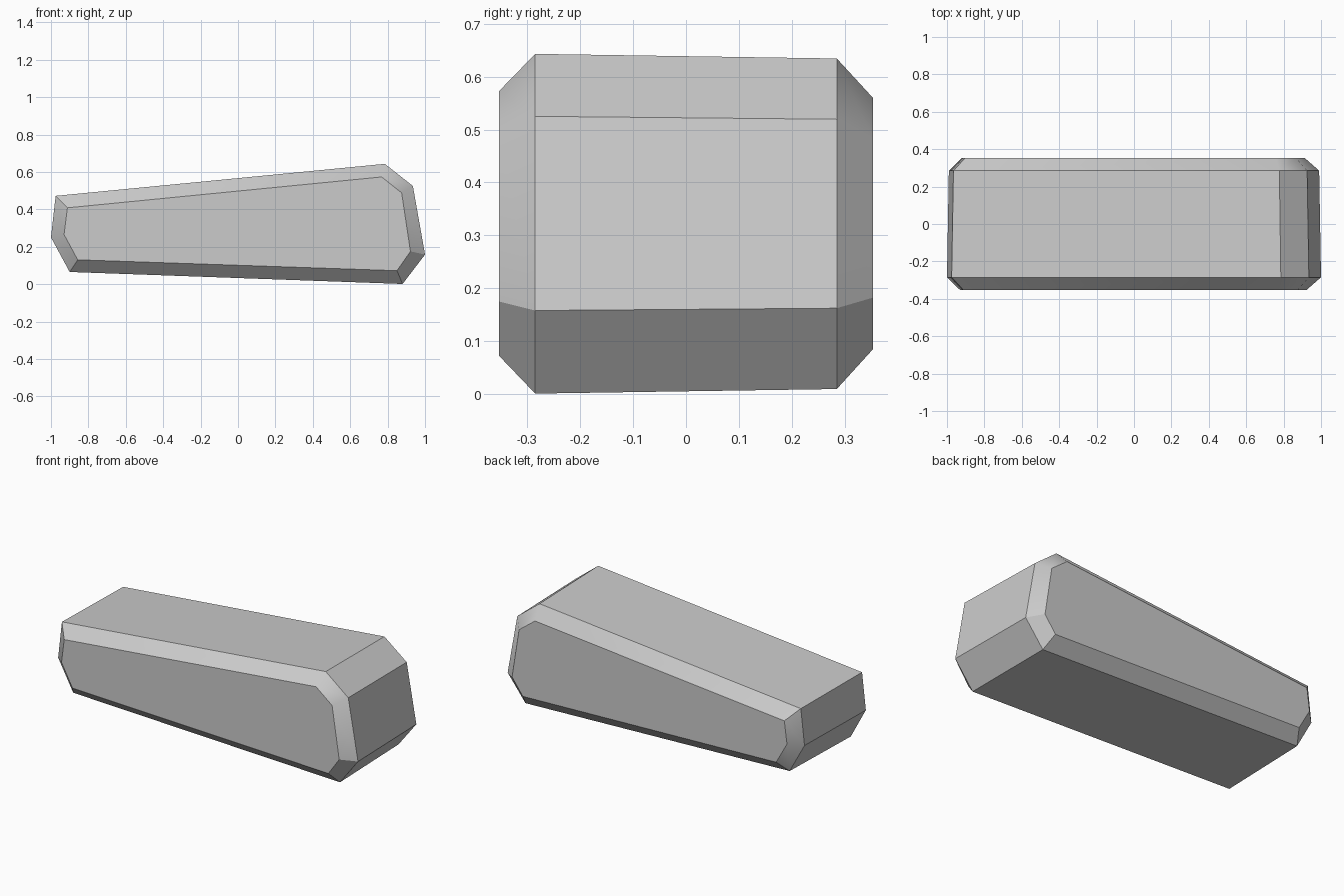
import bpy, bmesh

cube = bpy.data.objects.get("Cube")
if cube:
    bpy.data.objects.remove(cube, do_unlink=True)

# One plain grey
grey = bpy.data.materials.new("light_grey")
grey.use_nodes = True
colour = (0.6, 0.6, 0.6, 1)
grey.diffuse_color = colour
grey.node_tree.nodes["Principled BSDF"].inputs["Base Color"].default_value = colour

# Wedge profile (x, z): rim of the body and the smaller side panel
RIM = [(-0.975, 0.472), (0.785, 0.643), (0.935, 0.525), (1, 0.158),
       (0.88, 0.001), (-0.9, 0.065), (-1, 0.25)]
PANEL = [(-0.912, 0.408), (0.768, 0.573), (0.875, 0.488), (0.922, 0.175),
         (0.85, 0.072), (-0.857, 0.13), (-0.93, 0.265)]
MID_Z = 0.32
SOFT_CORNERS = (1, 2, 6)

bm = bmesh.new()


def ring(points, y, sx=1, sz=1):
    return [bm.verts.new((x * sx, y, MID_Z + (z - MID_Z) * sz)) for x, z in points]


# Four rings from front to back, tapering slightly towards the back
rings = [ring(PANEL, -0.353), ring(RIM, -0.285),
         ring(RIM, 0.285, 0.99, 0.973), ring(PANEL, 0.353, 0.99, 0.95)]
n = len(RIM)
bm.faces.new(rings[0])
bm.faces.new(rings[-1])
for a, b in zip(rings, rings[1:]):
    for i in range(n):
        j = (i + 1) % n
        bm.faces.new((a[i], a[j], b[j], b[i]))
bmesh.ops.recalc_face_normals(bm, faces=bm.faces)

# Smooth shading only round the soft corners of the chamfers
for f in bm.faces:
    f.smooth = True
for e in bm.edges:
    e.smooth = False
for a, b in (rings[:2], rings[2:]):
    for i in SOFT_CORNERS:
        bm.edges.get((a[i], b[i])).smooth = True

mesh = bpy.data.meshes.new("wedge_body")
bm.to_mesh(mesh)
bm.free()
mesh.materials.append(grey)
body = bpy.data.objects.new("wedge_body", mesh)
bpy.context.collection.objects.link(body)
